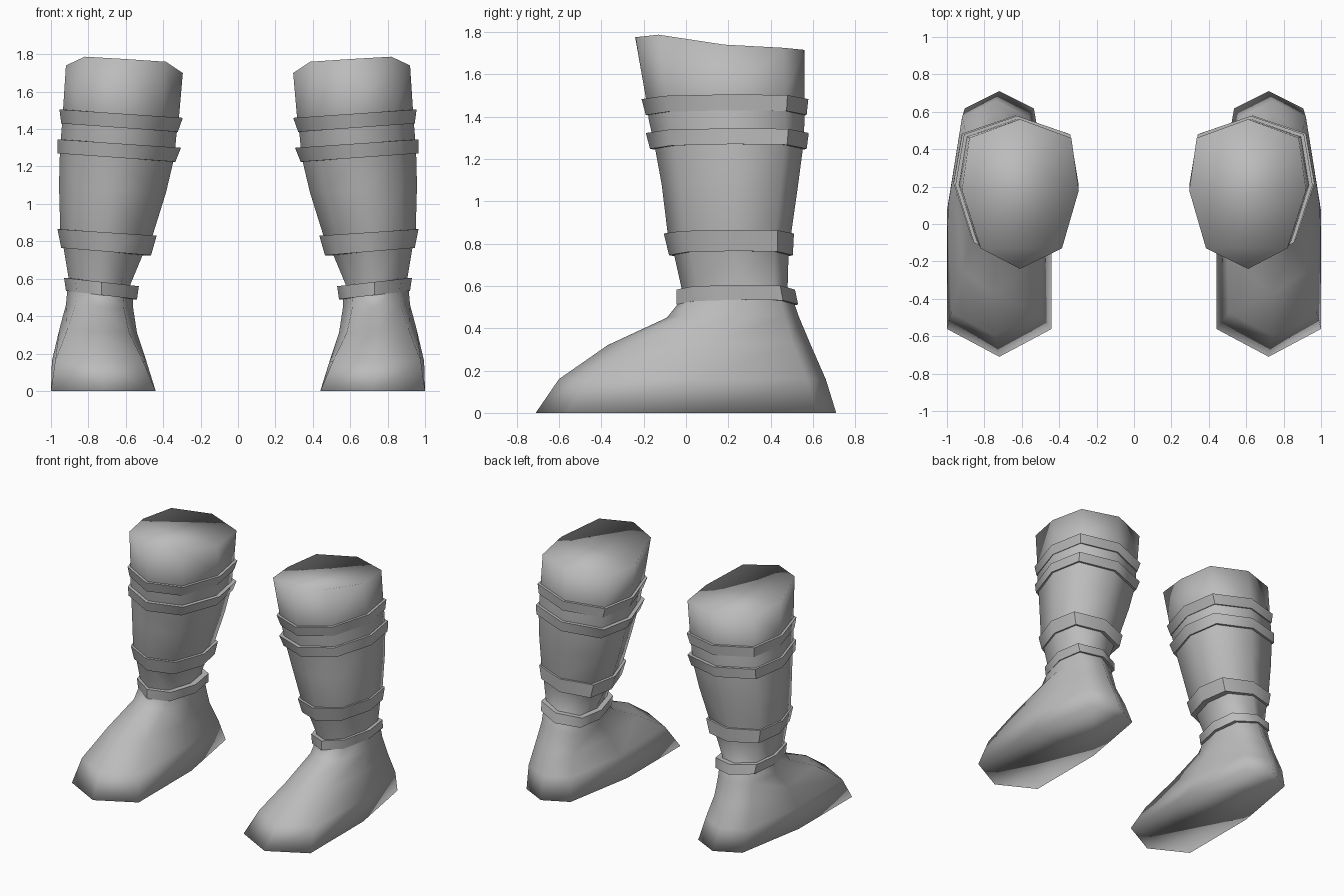
import bpy, bmesh, math

grey = bpy.data.materials.new("plain grey")
grey.diffuse_color = (0.5, 0.5, 0.5, 1)


def ring(xi, xo, yf, yb, zi, zo, fcx=0.7, fcy=0.14, bcx=0.86, bcy=0.875, side=0.53):
    """Eight-sided cross-section: inner/outer x, front/back y, height at inner/outer side."""
    c, h, d = (xi + xo) / 2, (xo - xi) / 2, yb - yf
    layout = [(0, 0), (fcx, fcy), (1, side), (bcx, bcy), (0, 1),
              (-bcx, bcy), (-1, side), (-fcx, fcy)]
    return [(c + u * h, yf + v * d, (zi + zo) / 2 + u * (zo - zi) / 2) for u, v in layout]


def loft(name, rings, closed, angle):
    bm = bmesh.new()
    loops = [[bm.verts.new(p) for p in r] for r in rings]
    pairs = list(zip(loops, loops[1:]))
    if closed:
        pairs.append((loops[-1], loops[0]))
    for a, b in pairs:
        for i in range(8):
            j = (i + 1) % 8
            bm.faces.new((a[i], a[j], b[j], b[i]))
    if not closed:
        # end caps, split into cross strips
        for l in (loops[0], loops[-1]):
            for idx in ((0, 1, 7), (7, 1, 2, 6), (6, 2, 3, 5), (5, 3, 4)):
                bm.faces.new([l[i] for i in idx])
    bmesh.ops.recalc_face_normals(bm, faces=bm.faces)
    me = bpy.data.meshes.new(name)
    bm.to_mesh(me)
    bm.free()
    ob = bpy.data.objects.new(name, me)
    bpy.context.collection.objects.link(ob)
    me.materials.append(grey)
    bpy.context.view_layer.objects.active = ob
    ob.select_set(True)
    if angle:
        bpy.ops.object.shade_smooth_by_angle(angle=math.radians(angle))
    else:
        bpy.ops.object.shade_smooth()
    ob.select_set(False)
    ob.modifiers.new("Mirror", 'MIRROR').use_mirror_merge = False
    return ob


# top rim, tilted down towards the back
rim = [(0.61, -0.24, 1.775), (0.82, -0.13, 1.787), (0.92, 0.18, 1.74), (0.88, 0.46, 1.725),
       (0.61, 0.56, 1.715), (0.335, 0.46, 1.70), (0.295, 0.18, 1.70), (0.385, -0.13, 1.76)]

# foot and leg, sole to rim
loft("boot_body", [
    ring(0.44, 1.00, -0.71, 0.71, 0.0, 0.0, 1.0, 0.105, 0.66, 0.935, 0.55),
    ring(0.49, 0.995, -0.60, 0.66, 0.16, 0.16, 0.93, 0.10, 0.70, 0.93, 0.55),
    ring(0.54, 0.955, -0.37, 0.59, 0.31, 0.33, 0.80, 0.12, 0.75, 0.91),
    ring(0.56, 0.92, -0.09, 0.535, 0.44, 0.46, 0.72, 0.14, 0.80, 0.89),
    ring(0.565, 0.91, -0.01, 0.50, 0.53, 0.57),
    ring(0.575, 0.905, -0.02, 0.48, 0.57, 0.60),
    ring(0.50, 0.935, -0.06, 0.485, 0.75, 0.78),
    ring(0.46, 0.95, -0.085, 0.495, 0.82, 0.85),
    ring(0.385, 0.957, -0.115, 0.53, 1.06, 1.10),
    ring(0.34, 0.952, -0.15, 0.555, 1.25, 1.29),
    ring(0.33, 0.943, -0.175, 0.56, 1.36, 1.40),
    ring(0.315, 0.935, -0.19, 0.56, 1.47, 1.51),
    rim], False, 0)

# raised straps: (top outline, bottom outline)
straps = {
    "ankle_strap": ((0.53, 0.93, -0.045, 0.515, 0.56, 0.605), (0.54, 0.92, -0.045, 0.53, 0.49, 0.535)),
    "lower_calf_strap": ((0.435, 0.965, -0.105, 0.51, 0.83, 0.865), (0.465, 0.945, -0.08, 0.505, 0.725, 0.765)),
    "upper_calf_strap": ((0.305, 0.965, -0.19, 0.58, 1.30, 1.345), (0.335, 0.965, -0.17, 0.57, 1.225, 1.27)),
    "knee_strap": ((0.295, 0.955, -0.21, 0.578, 1.46, 1.505), (0.322, 0.945, -0.19, 0.57, 1.385, 1.43)),
}
T = 0.045
for name, (top, low) in straps.items():
    def inset(r):
        return (r[0] + T, r[1] - T, r[2] + T, r[3] - T, r[4], r[5])
    loft(name, [ring(*inset(top)), ring(*top), ring(*low), ring(*inset(low))], True, 60)
